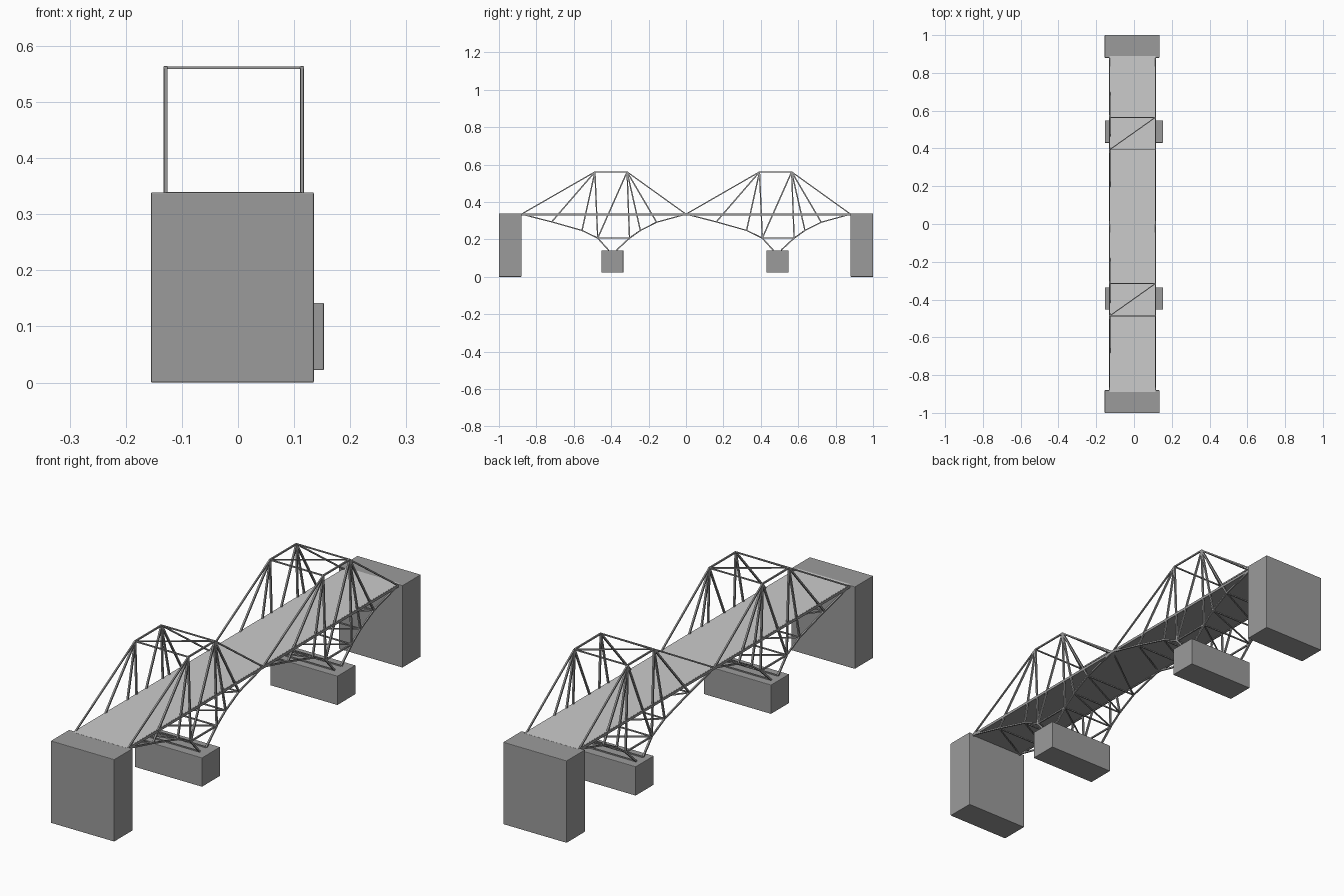
import bpy, bmesh
from mathutils import Vector

if "Cube" in bpy.data.objects:
    bpy.data.objects.remove(bpy.data.objects["Cube"])

XL, XR = -0.129, 0.114          # planes of the two side trusses
SHIFT = 0.88                    # distance between the two spans

dark = bpy.data.materials.new("dark_grey")
dark.diffuse_color = (0.33, 0.33, 0.33, 1)
dark.use_nodes = True
dark.node_tree.nodes["Principled BSDF"].inputs["Base Color"].default_value = dark.diffuse_color


def box(name, x0, x1, y0, y1, z0, z1, mat=dark, bevel=0):
    bpy.ops.mesh.primitive_cube_add(size=1, location=((x0+x1)/2, (y0+y1)/2, (z0+z1)/2))
    ob = bpy.context.object
    ob.name = name
    ob.scale = (x1-x0, y1-y0, z1-z0)
    bpy.ops.object.transform_apply(location=False, rotation=False, scale=True)
    if mat:
        ob.data.materials.append(mat)
    if bevel:
        mod = ob.modifiers.new("soft_edges", 'BEVEL')
        mod.width = bevel
        mod.segments = 2
    return ob


def bars(name, segments, w):
    """Square steel bars of width w between pairs of points."""
    bm = bmesh.new()
    for a, b in segments:
        a, b = Vector(a), Vector(b)
        d = (b-a).normalized()
        side = d.cross(Vector((0, 0, 1)))
        if side.length < 1e-4:
            side = Vector((1, 0, 0))
        side.normalize()
        up = side.cross(d)
        rings = [[bm.verts.new(p + side*s*w/2 + up*t*w/2)
                  for s, t in ((-1, -1), (1, -1), (1, 1), (-1, 1))] for p in (a, b)]
        for i in range(4):
            j = (i+1) % 4
            bm.faces.new((rings[0][i], rings[0][j], rings[1][j], rings[1][i]))
        bm.faces.new(rings[0][::-1])
        bm.faces.new(rings[1])
    bmesh.ops.recalc_face_normals(bm, faces=bm.faces)
    me = bpy.data.meshes.new(name)
    bm.to_mesh(me)
    bm.free()
    me.materials.append(dark)
    ob = bpy.data.objects.new(name, me)
    bpy.context.collection.objects.link(ob)


# Concrete abutments and piers
box("front_abutment", -0.155, 0.135, -1.0, -0.88, 0, 0.339, bevel=0.002)
box("back_abutment", -0.155, 0.135, 0.88, 1.0, 0, 0.339, bevel=0.002)
box("front_pier", -0.154, 0.153, -0.453, -0.335, 0.022, 0.142, bevel=0.002)
box("back_pier", -0.154, 0.153, 0.43, 0.548, 0.022, 0.142, bevel=0.002)

# Dark deck slab, light road surface and edge beams
box("deck_slab", XL, XR, -0.885, 0.885, 0.331, 0.336)
box("road_surface", XL, XR, -0.89, 0.89, 0.3362, 0.3394, mat=None)
for n, x in (("left", XL), ("right", XR)):
    box(n + "_edge_beam", x-0.003, x+0.003, -0.88, 0.88, 0.328, 0.339)

# Truss outline of one span as (y, z)
top = [(-0.88, 0.335), (-0.487, 0.561), (-0.315, 0.561), (0, 0.335)]
low = [(-0.88, 0.335), (-0.718, 0.294), (-0.556, 0.248), (-0.472, 0.207),
       (-0.302, 0.207), (-0.244, 0.248), (-0.157, 0.292), (0, 0.335)]
feet = [(-0.415, 0.144), (-0.37, 0.144)]
web = [(top[1], low[1]), (top[1], low[2]), (top[1], low[3]),
       (top[2], low[3]), (top[2], low[4]), (top[2], low[5]), (top[2], low[6])]

for span, dy in (("front", 0), ("back", SHIFT)):
    def at(x, p):
        return (x, p[0]+dy, p[1])

    for side, x in (("left", XL), ("right", XR)):
        def line(pairs):
            return [(at(x, a), at(x, b)) for a, b in pairs]
        tag = span + "_" + side
        bars(tag + "_top_chord", line(zip(top, top[1:])), 0.006)
        bars(tag + "_bottom_chord", line(zip(low, low[1:])), 0.006)
        bars(tag + "_web", line(web), 0.007)
        bars(tag + "_pier_legs", line([(low[3], feet[0]), (low[4], feet[1])]), 0.007)

    # Bracing across the bridge
    bars(span + "_top_bracing",
         [(at(XL, top[1]), at(XR, top[1])), (at(XL, top[2]), at(XR, top[2])),
          (at(XL, top[1]), at(XR, top[2]))], 0.005)
    cross = [(at(XL, p), at(XR, p)) for p in low[1:-1]]
    cross += [(at(XL, a), at(XR, b)) for a, b in zip(low, low[1:])]
    cross += [(at(XL, p), at(XR, p)) for p in feet]
    bars(span + "_bottom_bracing", cross, 0.005)
